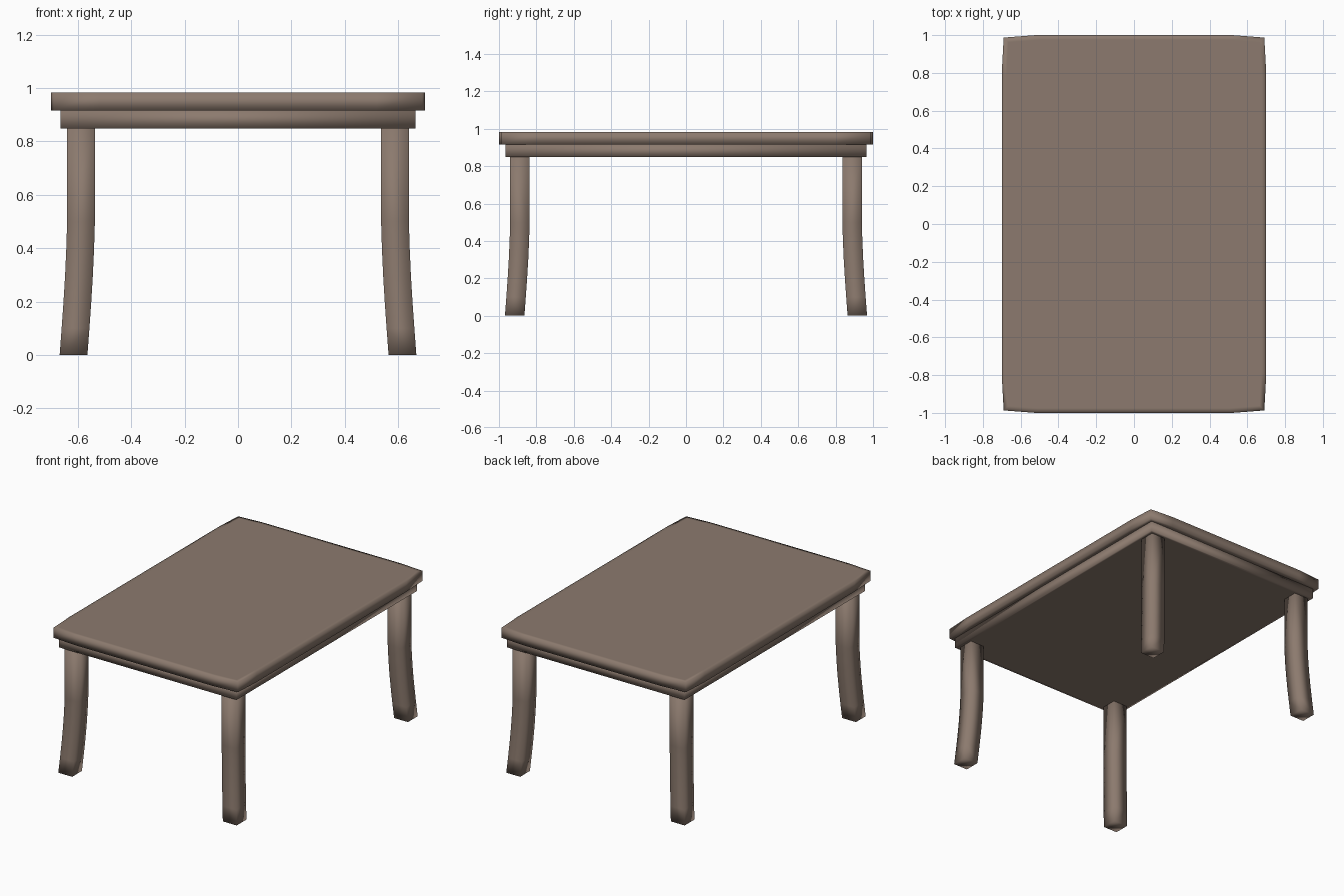
import bpy
import bmesh

if "Cube" in bpy.data.objects:
    bpy.data.objects.remove(bpy.data.objects["Cube"])

wood = bpy.data.materials.new("brown wood")
wood.diffuse_color = (0.262, 0.195, 0.156, 1)
wood.use_nodes = True
wood.node_tree.nodes["Principled BSDF"].inputs["Base Color"].default_value = wood.diffuse_color


def loft(name, rings):
    """Closed solid through a stack of equal-length point rings, bottom to top."""
    bm = bmesh.new()
    loops = [[bm.verts.new(p) for p in ring] for ring in rings]
    n = len(loops[0])
    for a, b in zip(loops, loops[1:]):
        for i in range(n):
            j = (i + 1) % n
            bm.faces.new((a[i], a[j], b[j], b[i]))
    bm.faces.new(loops[0][::-1])
    bm.faces.new(loops[-1])
    bmesh.ops.recalc_face_normals(bm, faces=bm.faces)
    for f in bm.faces:
        f.smooth = True
    me = bpy.data.meshes.new(name)
    bm.to_mesh(me)
    bm.free()
    me.materials.append(wood)
    ob = bpy.data.objects.new(name, me)
    bpy.context.collection.objects.link(ob)
    return ob


def slab(name, outline, z0, z1, rim):
    """Flat board with a rim loop on each face to hold the soft edge shading."""
    def ring(inset, z):
        k = [(1 - inset / 0.7), (1 - inset)]
        return [(x * k[0], y * k[1], z) for x, y in outline]
    return loft(name, [ring(rim, z0), ring(0, z0), ring(0, z1), ring(rim, z1)])


# Table top: slightly bowed sides
quarter = [(0.70, 0.80), (0.69, 0.987), (0.52, 1.0)]
outline = (quarter + [(-x, y) for x, y in quarter[::-1]]
           + [(-x, -y) for x, y in quarter] + [(x, -y) for x, y in quarter[::-1]])
slab("table_top", outline, 0.915, 0.983, 0.025)

# Apron under the top
slab("apron", [(0.665, 0.965), (-0.665, 0.965), (-0.665, -0.965), (0.665, -0.965)],
     0.848, 0.916, 0.02)

# Square legs flaring outwards at the foot, mirrored to four corners
h = 0.052
rings = []
for z, out in [(0, 0.028), (0.1, 0.0205), (0.2, 0.0135), (0.3, 0.0075),
               (0.4, 0.003), (0.5, 0), (0.85, 0)]:
    cx, cy = 0.588 + out, 0.888 + out
    rings.append([(cx + sx * h, cy + sy * h, z)
                  for sx, sy in ((-1, -1), (1, -1), (1, 1), (-1, 1))])
legs = loft("legs", rings)
mirror = legs.modifiers.new("four corners", "MIRROR")
mirror.use_axis = (True, True, False)
